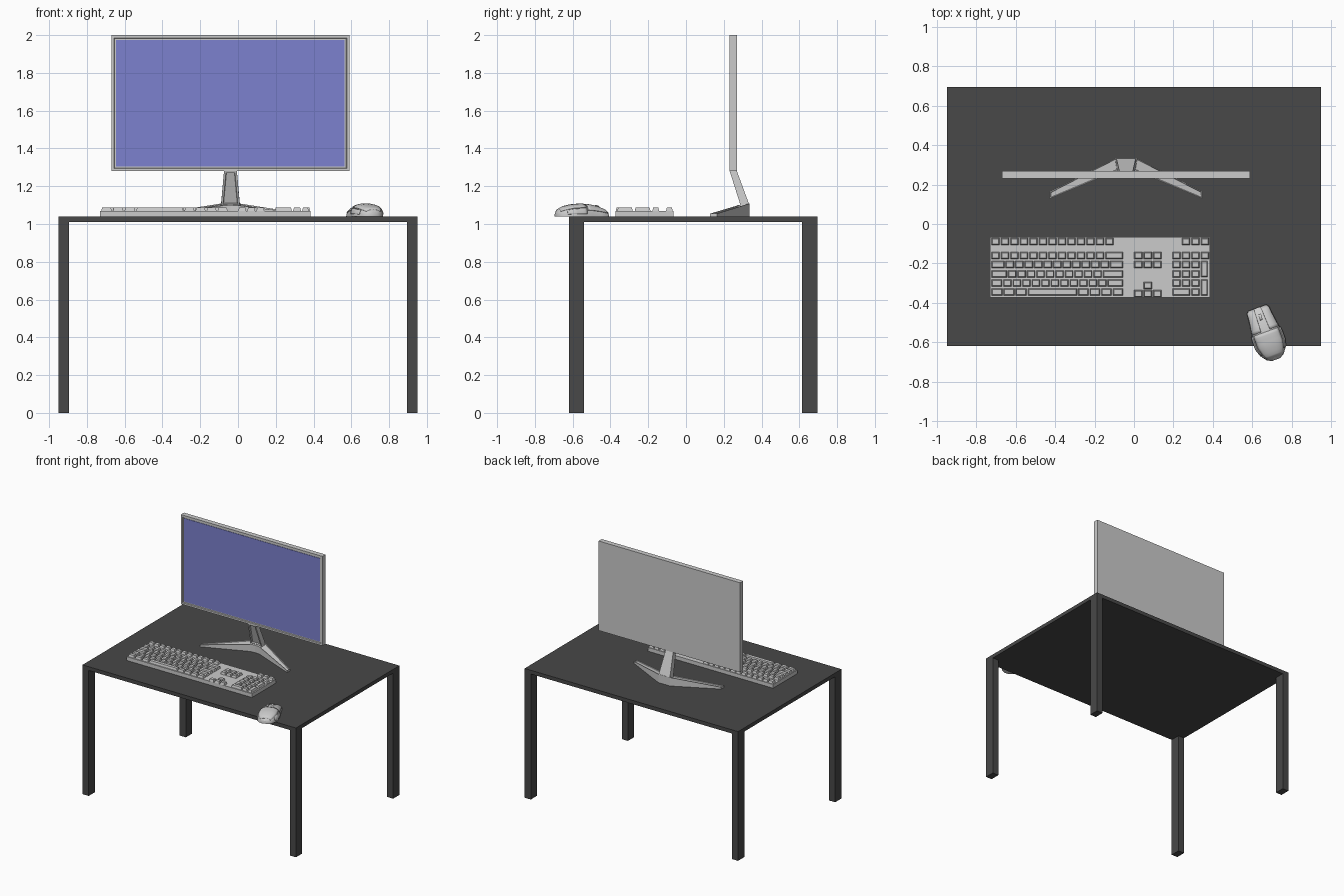
import bpy, bmesh, math
from mathutils import Vector

if "Cube" in bpy.data.objects:
    bpy.data.objects.remove(bpy.data.objects["Cube"])


def material(name, rgb):
    m = bpy.data.materials.new(name)
    m.diffuse_color = (*rgb, 1)
    m.use_nodes = True
    m.node_tree.nodes["Principled BSDF"].inputs["Base Color"].default_value = m.diffuse_color
    return m


DARK = material("dark", (0.065, 0.065, 0.065))
BLUE = material("screen_blue", (0.2, 0.22, 0.62))


def finish(name, bm, mat=None, smooth=None, recalc=True):
    if recalc:
        bmesh.ops.recalc_face_normals(bm, faces=bm.faces)
    me = bpy.data.meshes.new(name)
    bm.to_mesh(me)
    bm.free()
    ob = bpy.data.objects.new(name, me)
    bpy.context.collection.objects.link(ob)
    if mat:
        me.materials.append(mat)
    if smooth:
        bpy.ops.object.select_all(action='DESELECT')
        ob.select_set(True)
        bpy.context.view_layer.objects.active = ob
        bpy.ops.object.shade_smooth_by_angle(angle=math.radians(smooth))
    return ob


def add_box(bm, x, y, z, taper=0.0):
    """Box from (min, max) ranges; taper shrinks the top."""
    rings = []
    for zz, t in ((z[0], 0), (z[1], taper)):
        rings.append([bm.verts.new(p) for p in (
            (x[0] + t, y[0] + t, zz), (x[1] - t, y[0] + t, zz),
            (x[1] - t, y[1] - t, zz), (x[0] + t, y[1] - t, zz))])
    lo, hi = rings
    bm.faces.new(lo[::-1])
    top = bm.faces.new(hi)
    sides = [bm.faces.new((lo[i], lo[(i + 1) % 4], hi[(i + 1) % 4], hi[i])) for i in range(4)]
    return top, sides


def box(name, x, y, z, mat=None):
    bm = bmesh.new()
    add_box(bm, x, y, z)
    return finish(name, bm, mat)


def recess(bm, face, border, wall, depth):
    bmesh.ops.recalc_face_normals(bm, faces=bm.faces)
    bmesh.ops.inset_region(bm, faces=[face], thickness=border)
    bmesh.ops.inset_region(bm, faces=[face], thickness=wall, depth=-depth)


# Table
TOP = 1.04
box("table_top", (-0.95, 0.95), (-0.62, 0.695), (1.01, TOP), DARK)
for side, xr in (("left", (-0.95, -0.895)), ("right", (0.895, 0.95))):
    for end, yr in (("front", (-0.62, -0.54)), ("back", (0.615, 0.695))):
        box(f"{end}_{side}_leg", xr, yr, (0, 1.01), DARK)

# Monitor housing with recessed front, and screen panel
bm = bmesh.new()
_, sides = add_box(bm, (-0.67, 0.59), (0.23, 0.27), (1.28, 2.0))
recess(bm, sides[0], 0.02, 0.004, 0.008)
finish("monitor_housing", bm)
box("screen", (-0.645, 0.565), (0.235, 0.24), (1.305, 1.975), BLUE)

# Monitor neck, leaning back to the foot
CX = -0.04
bm = bmesh.new()
lo = [bm.verts.new((CX + x, y, z)) for x, y, z in
      ((-0.05, 0.29, 1.095), (0.05, 0.29, 1.095), (0.05, 0.334, 1.105), (-0.05, 0.334, 1.105))]
hi = [bm.verts.new((CX + x, y, 1.281)) for x, y in
      ((-0.034, 0.231), (0.034, 0.231), (0.034, 0.269), (-0.034, 0.269))]
bm.faces.new(lo)
bm.faces.new(hi)
quads = [bm.faces.new((lo[i], lo[(i + 1) % 4], hi[(i + 1) % 4], hi[i])) for i in range(4)]
recess(bm, quads[0], 0.015, 0.004, 0.01)
finish("monitor_neck", bm)

# Monitor foot: one splayed arm, mirrored
bm = bmesh.new()
pts = [(0, 0.275, 1.1), (0.04, 0.272, 1.098), (0.388, 0.128, 1.055),
       (0.388, 0.165, 1.055), (0.052, 0.335, 1.108), (0, 0.335, 1.108)]
top = [bm.verts.new(p) for p in pts]
bot = [bm.verts.new((x, y, TOP)) for x, y, _ in pts]
bm.faces.new([top[i] for i in (0, 1, 4, 5)])
arm = bm.faces.new(top[1:5])
bm.faces.new(bot[::-1])
for i in range(5):
    bm.faces.new((bot[i], bot[i + 1], top[i + 1], top[i]))
recess(bm, arm, 0.006, 0.003, 0.006)
foot = finish("monitor_foot", bm)
foot.location.x = CX
foot.modifiers.new("mirror", 'MIRROR')

# Keyboard
box("keyboard_body", (-0.73, 0.385), (-0.372, -0.065), (TOP, 1.07))
U, GAP = 0.0482, 0.006
bm = bmesh.new()


def key_row(x, y, widths, height=0.036):
    for w in widths:
        add_box(bm, (x + GAP / 2, x + w * U - GAP / 2), (y - height / 2, y + height / 2),
                (1.069, 1.088), 0.005)
        x += w * U


LX, NX, PX = -0.727, -0.002, 0.192        # main, navigation and number blocks
ROWS = [-0.088, -0.16, -0.206, -0.253, -0.3, -0.346]
main = [[1] * 13, [1] * 12 + [2], [1.5] + [1] * 11 + [1.5], [1.75] + [1] * 10 + [2.25],
        [1.25] + [1] * 11 + [1.75], [1.28] * 3 + [5.3] + [1.215] * 4]
for y, widths in zip(ROWS, main):
    key_row(LX, y, widths)
key_row(PX + U, ROWS[0], [1] * 3)
for y in ROWS[1:3]:
    key_row(NX, y, [1] * 3)
key_row(NX + U, -0.312, [1])
key_row(NX, -0.354, [1] * 3)
key_row(PX, ROWS[1], [1] * 4)
for y in ROWS[2:5]:
    key_row(PX, y, [1] * 3)
key_row(PX, ROWS[5], [2, 1])
for y in (-0.229, -0.323):
    key_row(PX + 3 * U, y, [0.85], 0.082)
finish("keys", bm)

# Mouse: stations along its length (position, half width, height)
STATIONS = [(-0.142, 0.022, 0.022), (-0.13, 0.045, 0.036), (-0.105, 0.064, 0.05),
            (-0.06, 0.078, 0.061), (-0.01, 0.078, 0.065), (0.04, 0.07, 0.062),
            (0.09, 0.063, 0.05), (0.125, 0.06, 0.037), (0.138, 0.05, 0.025)]


def shell_point(v, deg, scale=1.0):
    i = max(k for k in range(len(STATIONS) - 1) if STATIONS[k][0] <= v + 1e-6)
    a, b = STATIONS[i], STATIONS[i + 1]
    t = (v - a[0]) / (b[0] - a[0])
    w, h = (p + (q - p) * t for p, q in zip(a[1:], b[1:]))
    c, s = math.cos(math.radians(deg)), math.sin(math.radians(deg))
    return Vector((scale * w * math.copysign(abs(c) ** 0.75, c), v, scale * h * max(s, 0) ** 0.8))


def place(ob):
    ob.location = (0.672, -0.555, TOP)
    ob.rotation_euler.z = math.radians(20)
    return ob


def grid(bm, vs, degs, scale=1.0):
    rows = [[bm.verts.new(shell_point(v, d, scale)) for d in degs] for v in vs]
    for r, q in zip(rows, rows[1:]):
        for i in range(len(degs) - 1):
            bm.faces.new((r[i], r[i + 1], q[i + 1], q[i]))
    return rows


bm = bmesh.new()
rows = grid(bm, [s[0] for s in STATIONS], [i * 10 for i in range(19)])
bm.faces.new(rows[0])
bm.faces.new(rows[-1])
bm.faces.new([r[0] for r in rows] + [r[-1] for r in rows[::-1]])
place(finish("mouse_body", bm, smooth=40))


def panel(name, v0, v1, d0, d1):
    bm = bmesh.new()
    grid(bm, [v0 + (v1 - v0) * i / 8 for i in range(9)],
         [d0 + (d1 - d0) * i / 8 for i in range(9)], 1.06)
    for f in bm.faces:
        f.normal_update()
        if f.normal.z < 0:
            f.normal_flip()
    ob = place(finish(name, bm, smooth=40, recalc=False))
    mod = ob.modifiers.new("thickness", 'SOLIDIFY')
    mod.thickness, mod.offset = 0.005, -1


panel("mouse_left_button", 0.015, 0.137, 102, 155)
panel("mouse_right_button", 0.015, 0.137, 25, 78)
panel("mouse_palm_rest", -0.13, 0.008, 40, 140)
panel("mouse_left_grip", -0.1, 0.008, 146, 172)
panel("mouse_right_grip", -0.1, 0.008, 8, 34)

# Mouse wheel
bm = bmesh.new()
bmesh.ops.create_cone(bm, cap_ends=True, segments=20, radius1=0.018, radius2=0.018, depth=0.014)
for v in bm.verts:
    v.co = (v.co.z, v.co.y + 0.085, v.co.x + 0.042)
place(finish("mouse_wheel", bm, smooth=40))
